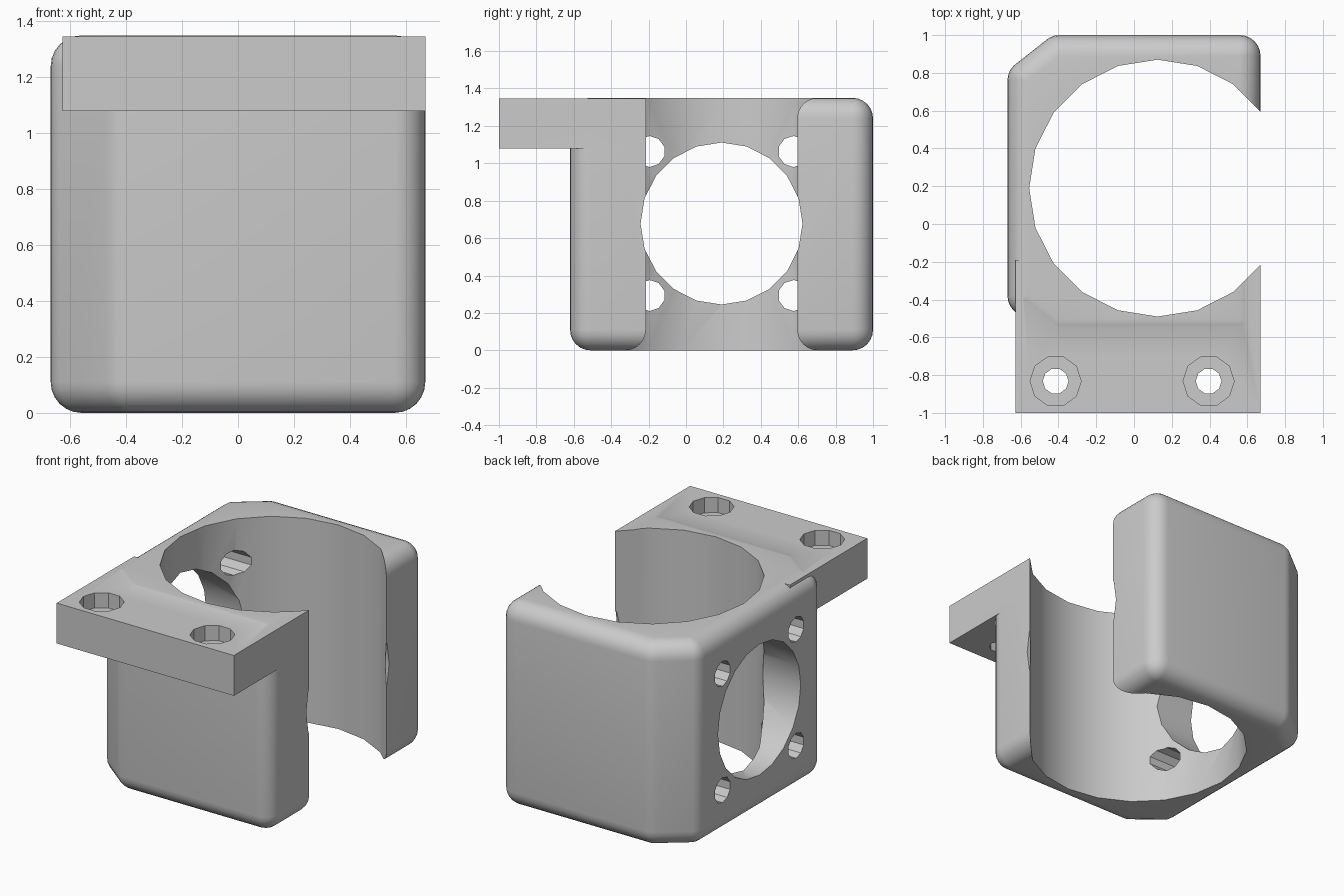
import bpy
import bmesh
from math import pi
from mathutils import Matrix, Vector

if "Cube" in bpy.data.objects:
    bpy.data.objects.remove(bpy.data.objects["Cube"], do_unlink=True)

grey = bpy.data.materials.new("plain grey")
grey.use_nodes = True
colour = (0.6, 0.6, 0.6, 1)
grey.diffuse_color = colour
grey.node_tree.nodes["Principled BSDF"].inputs["Base Color"].default_value = colour


def make_object(name, bm):
    bmesh.ops.recalc_face_normals(bm, faces=bm.faces)
    mesh = bpy.data.meshes.new(name)
    bm.to_mesh(mesh)
    bm.free()
    mesh.materials.append(grey)
    obj = bpy.data.objects.new(name, mesh)
    bpy.context.collection.objects.link(obj)
    return obj


def rod(name, centre, radius, length, sides, axis="z"):
    """Cylinder about a centre, running along z or x."""
    turn = Matrix.Rotation(-pi / 2, 4, "Z")
    if axis == "x":
        turn = Matrix.Rotation(pi / 2, 4, "Y") @ turn
    bm = bmesh.new()
    bmesh.ops.create_cone(bm, cap_ends=True, segments=sides, radius1=radius,
                          radius2=radius, depth=length,
                          matrix=Matrix.Translation(centre) @ turn)
    return make_object(name, bm)


def combine(target, tool, operation):
    """Apply a boolean and discard the tool."""
    mod = target.modifiers.new(operation.lower(), "BOOLEAN")
    mod.object, mod.operation, mod.solver = tool, operation, "EXACT"
    bpy.context.view_layer.objects.active = target
    bpy.ops.object.modifier_apply(modifier=mod.name)
    bpy.data.objects.remove(tool, do_unlink=True)


# Rounded housing: hull of spheres at the corners, right-hand corners cut off
MID_Y, MID_Z, TOP, ROUND = 0.19, 0.675, 1.35, 0.11
bm = bmesh.new()
for x, half in ((0.56, 0.70), (-0.395, 0.70), (-0.56, 0.57)):
    for side in (-1, 1):
        for z in (ROUND, TOP - ROUND):
            spot = Vector((x, MID_Y + side * half, z))
            bmesh.ops.create_uvsphere(bm, u_segments=24, v_segments=12, radius=ROUND,
                                      matrix=Matrix.Translation(spot))
bmesh.ops.delete(bm, geom=bm.faces[:], context="FACES_ONLY")
bmesh.ops.delete(bm, geom=bm.edges[:], context="EDGES_FACES") if not bm.verts else None
hull = bmesh.ops.convex_hull(bm, input=bm.verts[:])
inside = {g for g in hull["geom_interior"] + hull["geom_unused"]
          if isinstance(g, bmesh.types.BMVert)}
bmesh.ops.delete(bm, geom=list(inside), context="VERTS")
loose = [e for e in bm.edges if not e.link_faces]
bmesh.ops.delete(bm, geom=loose, context="EDGES")
bmesh.ops.dissolve_limit(bm, angle_limit=0.01, verts=bm.verts[:], edges=bm.edges[:])
housing = make_object("housing", bm)

# Mounting flange, a hair below the housing top
bm = bmesh.new()
size = Matrix.Diagonal((1.297, 0.81, 0.267, 1))
bmesh.ops.create_cube(bm, size=1, matrix=Matrix.Translation((0.0215, -0.595, 1.2125)) @ size)
combine(housing, make_object("flange", bm), "UNION")

# Main bore, open through the left side
combine(housing, rod("main_bore", (0.125, MID_Y, MID_Z), 0.68, 3, 20), "DIFFERENCE")

# Large round port across the housing
combine(housing, rod("side_port", (0, MID_Y, 0.678), 0.433, 3, 20, "x"), "DIFFERENCE")

# Four fixing holes around the port
for dy in (-0.385, 0.385):
    for dz in (-0.385, 0.385):
        hole = rod("port_hole", (-0.6, MID_Y + dy, 0.678 + dz), 0.083, 0.8, 10, "x")
        combine(housing, hole, "DIFFERENCE")

# Counterbored flange holes
for x in (-0.415, 0.395):
    combine(housing, rod("flange_hole", (x, -0.832, 1.2), 0.068, 1, 10), "DIFFERENCE")
    combine(housing, rod("counterbore", (x, -0.832, 1.346), 0.135, 0.2, 10), "DIFFERENCE")

# Smooth rounds, crisp edges
bpy.ops.object.select_all(action="DESELECT")
housing.select_set(True)
bpy.context.view_layer.objects.active = housing
bpy.ops.object.shade_smooth_by_angle(angle=pi / 6)
